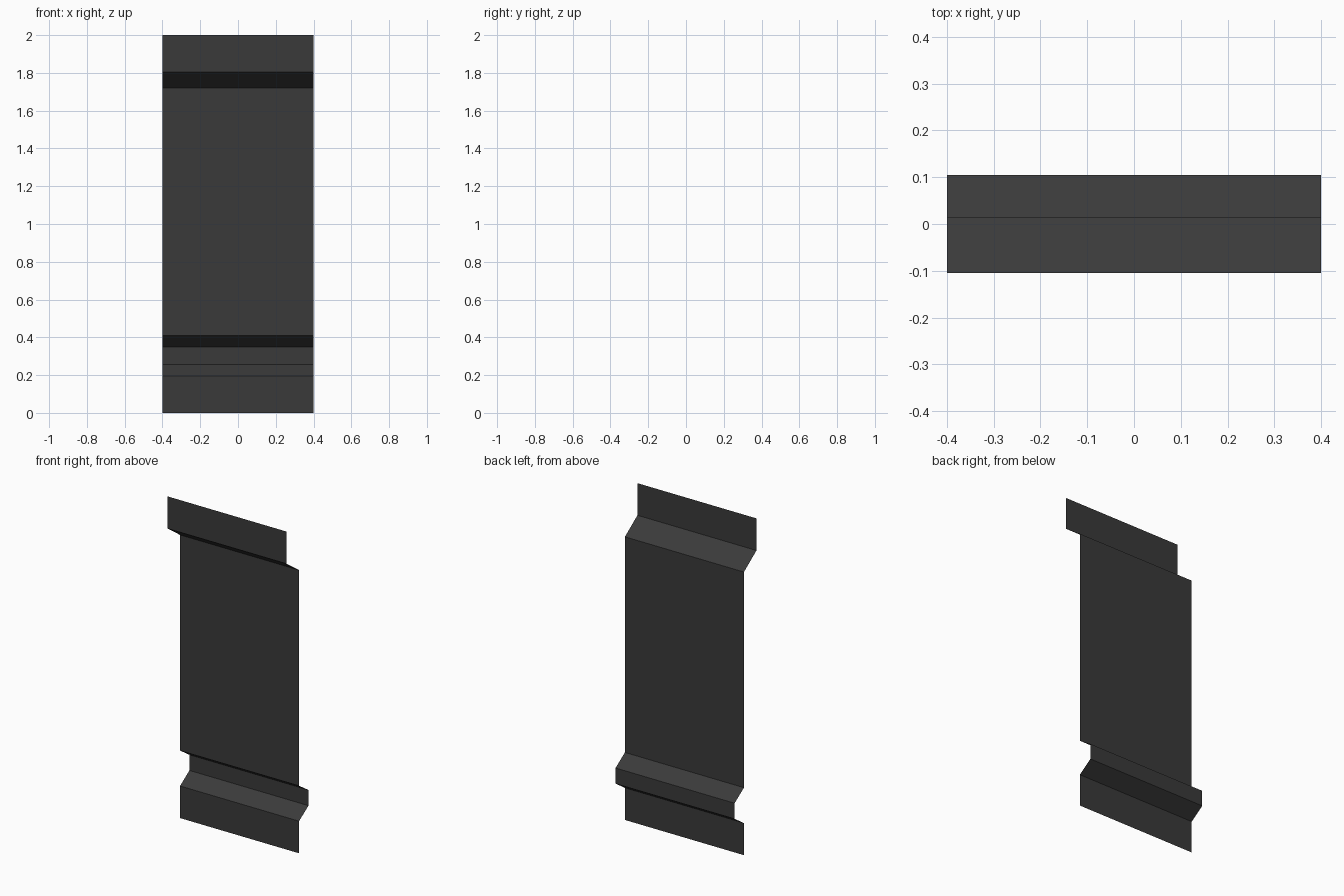
import bpy, bmesh

if "Cube" in bpy.data.objects:
    bpy.data.objects.remove(bpy.data.objects["Cube"])

# Single dark colour
dark = bpy.data.materials.new("dark_grey")
dark.diffuse_color = (0.042, 0.042, 0.042, 1.0)
dark.use_nodes = True
dark.node_tree.nodes["Principled BSDF"].inputs["Base Color"].default_value = dark.diffuse_color

# Folded sheet profile (y, z), from bottom to top
profile = [
    (0.015, 0.0), (0.015, 0.195),      # bottom flange
    (0.105, 0.255), (0.105, 0.35),     # rear step
    (0.015, 0.41), (0.015, 1.72),      # main panel
    (-0.105, 1.805), (-0.105, 2.0),    # top flange, set forward
]

bm = bmesh.new()
left = [bm.verts.new((-0.4, y, z)) for y, z in profile]
right = [bm.verts.new((0.4, y, z)) for y, z in profile]
for i in range(len(profile) - 1):
    bm.faces.new((left[i], right[i], right[i + 1], left[i + 1]))

mesh = bpy.data.meshes.new("folded_panel")
bm.to_mesh(mesh)
bm.free()
mesh.materials.append(dark)
panel = bpy.data.objects.new("folded_panel", mesh)
bpy.context.collection.objects.link(panel)
